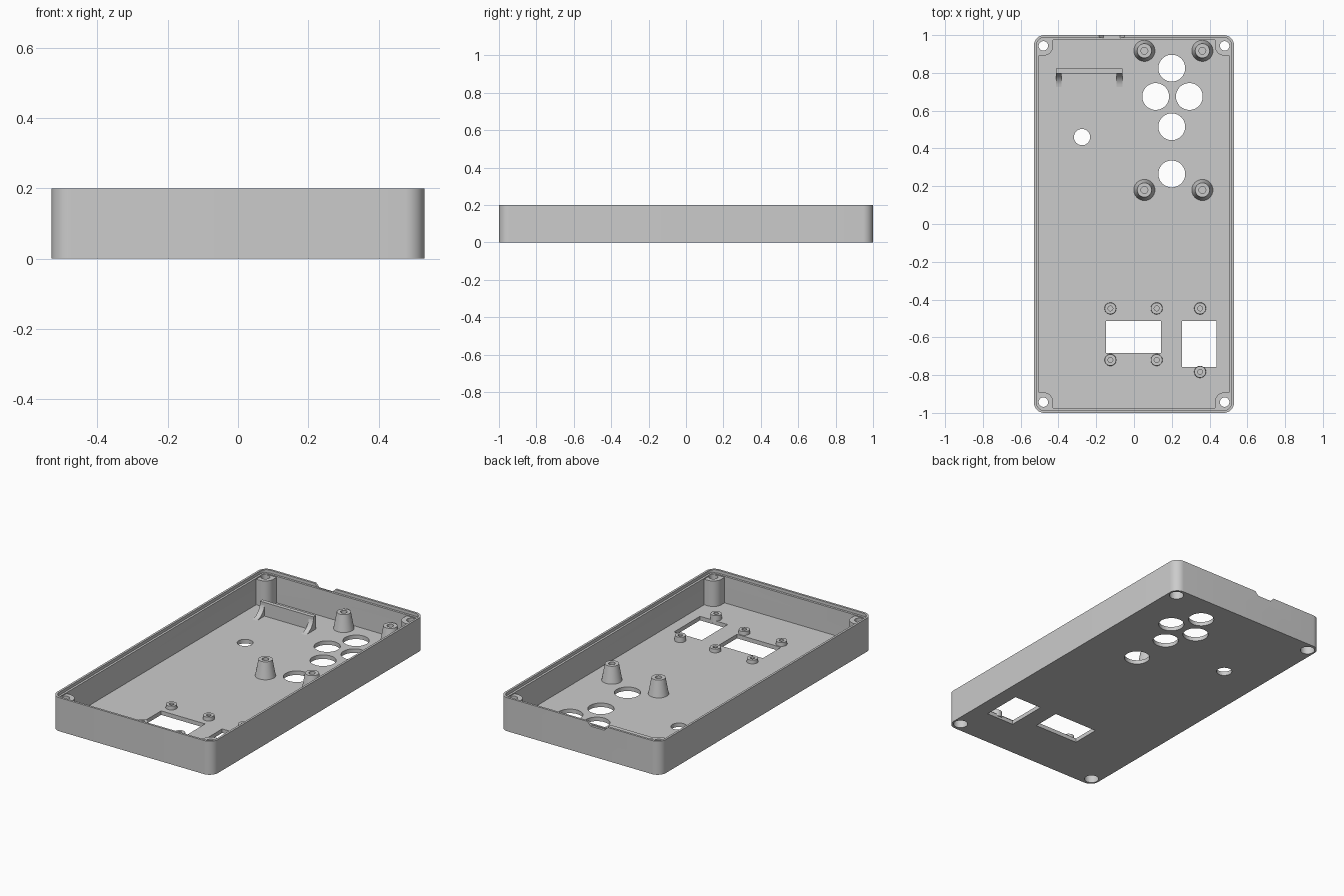
import bpy
import bmesh
from math import sin, cos, pi

if "Cube" in bpy.data.objects:
    bpy.data.objects.remove(bpy.data.objects["Cube"], do_unlink=True)

W, L, H = 0.53, 1.0, 0.2      # half width, half length, height
FLOOR, STEP = 0.024, 0.182    # floor top, lip ledge
WALL, LIP = 0.026, 0.013      # wall and lip thickness

grey = bpy.data.materials.new("plain grey")
grey.use_nodes = True
COLOUR = (0.6, 0.6, 0.6, 1)
grey.diffuse_color = COLOUR
grey.node_tree.nodes["Principled BSDF"].inputs["Base Color"].default_value = COLOUR


def loft(name, loops):
    """Solid skinned through equal-length loops, capped at both ends."""
    bm = bmesh.new()
    rings = [[bm.verts.new(p) for p in loop] for loop in loops]
    n = len(rings[0])
    for a, b in zip(rings, rings[1:]):
        for i in range(n):
            j = (i + 1) % n
            bm.faces.new((a[i], a[j], b[j], b[i]))
    bm.faces.new(rings[0][::-1])
    bm.faces.new(rings[-1])
    bmesh.ops.recalc_face_normals(bm, faces=bm.faces)
    mesh = bpy.data.meshes.new(name)
    bm.to_mesh(mesh)
    bm.free()
    obj = bpy.data.objects.new(name, mesh)
    mesh.materials.append(grey)
    bpy.context.collection.objects.link(obj)
    return obj


def lathe(name, x, y, profile, n=40):
    """Turned solid from (radius, z) pairs."""
    ring = [(cos(2 * pi * i / n), sin(2 * pi * i / n)) for i in range(n)]
    return loft(name, [[(x + r * c, y + r * s, z) for c, s in ring] for r, z in profile])


def box(name, x0, x1, y0, y1, z0, z1):
    rect = [(x0, y0), (x1, y0), (x1, y1), (x0, y1)]
    return loft(name, [[(x, y, z) for x, y in rect] for z in (z0, z1)])


def extrude_x(name, x0, x1, outline):
    return loft(name, [[(x, y, z) for y, z in outline] for x in (x0, x1)])


def rounded(inset, z, seg=10):
    """Rounded rectangle loop of the case, moved inward by inset."""
    radius, loop = 0.055, []
    for k, (sx, sy) in enumerate(((1, 1), (-1, 1), (-1, -1), (1, -1))):
        for i in range(seg + 1):
            a = (k + i / seg) * pi / 2
            loop.append((sx * (W - radius) + (radius - inset) * cos(a),
                         sy * (L - radius) + (radius - inset) * sin(a), z))
    return loop


def cut(target, cutters):
    for c in cutters:
        mod = target.modifiers.new("cut", 'BOOLEAN')
        mod.operation, mod.solver, mod.object = 'DIFFERENCE', 'EXACT', c
        bpy.context.view_layer.objects.active = target
        bpy.ops.object.modifier_apply(modifier=mod.name)


parts = []

# Case shell with a stepped lip
shell = loft("case_shell", [rounded(0, 0), rounded(0, H), rounded(LIP, H),
                            rounded(LIP, STEP), rounded(WALL, STEP), rounded(WALL, FLOOR)])
parts.append(shell)

# Cutters: button holes, small hole, windows, rim notch
holes = [(0.2, 0.825, 0.071), (0.115, 0.675, 0.071), (0.293, 0.675, 0.071),
         (0.2, 0.515, 0.071), (0.2, 0.265, 0.071), (-0.275, 0.46, 0.043)]
cutters = [lathe("hole_cutter", x, y, [(r, -0.1), (r, 0.1)], 48) for x, y, r in holes]
cutters.append(box("window_cutter", -0.147, 0.143, -0.683, -0.513, -0.1, 0.1))
cutters.append(box("window_cutter", 0.255, 0.438, -0.757, -0.513, -0.1, 0.1))
notch = [(-0.19, 0.22), (-0.185, H), (-0.162, 0.177), (-0.073, 0.177), (-0.05, H), (-0.045, 0.22)]
cutters.append(loft("notch_cutter", [[(x, y, z) for x, z in notch] for y in (0.986, 1.1)]))

# Corner screw bosses, counterbored from below
for sx in (1, -1):
    for sy in (1, -1):
        cx, cy, r = 0.48, 0.943, 0.052
        arc = [(cx - r * cos(i * pi / 20), cy - r * sin(i * pi / 20)) for i in range(11)]
        outline = [(0.51, 0.978), (cx - r, 0.978)] + arc + [(0.51, cy - r)]
        boss = loft("corner_boss", [[(sx * x, sy * y, z) for x, y in outline]
                                    for z in (0.01, STEP - 0.006)])
        screw = lathe("screw_cutter", sx * cx, sy * cy,
                      [(0.04, -0.1), (0.04, 0.07), (0.025, 0.07), (0.025, 0.3)], 32)
        cut(boss, [screw])
        cutters.append(screw)
        parts.append(boss)

cut(shell, cutters)
for c in cutters:
    bpy.data.objects.remove(c, do_unlink=True)

# Tall tapered board posts with blind holes
for x in (0.055, 0.362):
    for y in (0.917, 0.18):
        parts.append(lathe("board_post", x, y, [(0.058, FLOOR - 0.01), (0.056, FLOOR), (0.038, 0.122),
                                                (0.018, 0.122), (0.018, 0.06)]))

# Short posts around the two windows
short = [(x, y, 0.046) for x in (-0.125, 0.12) for y in (-0.447, -0.72)]
short += [(0.35, -0.447, 0.055), (0.35, -0.783, 0.055)]
for x, y, top in short:
    parts.append(lathe("window_post", x, y, [(0.032, FLOOR - 0.01), (0.03, top),
                                             (0.013, top), (0.013, FLOOR + 0.004)], 28))

# Upright retaining plate with curved gussets
parts.append(box("retaining_plate", -0.414, -0.062, 0.798, 0.822, FLOOR - 0.01, 0.105))
curve = [(0.725 + 0.075 * sin(i * pi / 16), 0.105 - (0.105 - FLOOR) * cos(i * pi / 16))
         for i in range(9)]
gusset = curve + [(0.81, 0.105), (0.81, FLOOR - 0.01), (0.725, FLOOR - 0.01)]
for x in (-0.414, -0.092):
    parts.append(extrude_x("plate_gusset", x, x + 0.03, gusset))

# Smooth the round sides, keep edges sharp
bpy.ops.object.select_all(action='DESELECT')
for p in parts:
    p.select_set(True)
bpy.context.view_layer.objects.active = shell
bpy.ops.object.shade_smooth_by_angle(angle=pi / 6)
